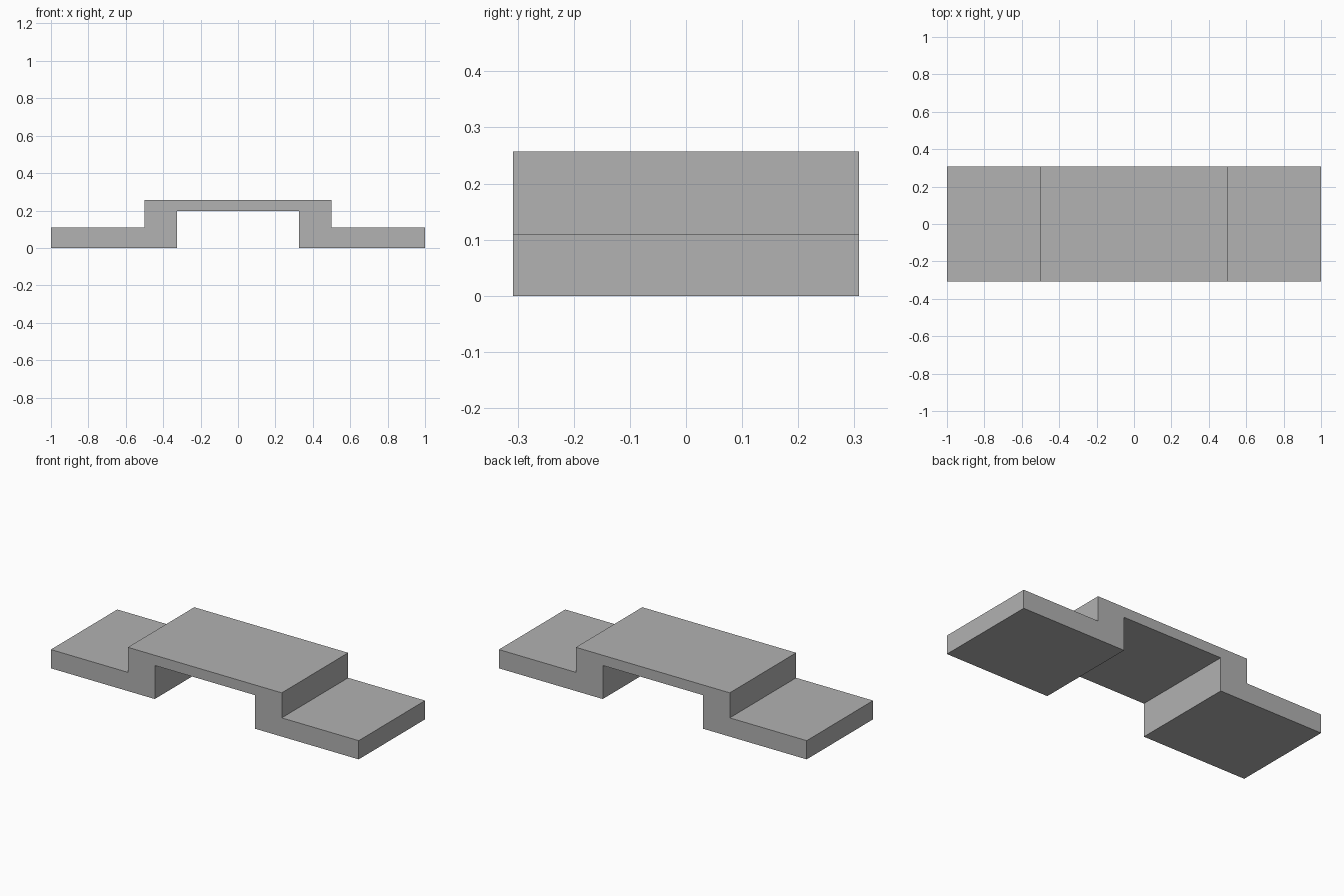
import bpy
import bmesh

cube = bpy.data.objects.get("Cube")
if cube:
    bpy.data.objects.remove(cube, do_unlink=True)

# Plain grey material
grey = bpy.data.materials.new("mid grey")
grey.use_nodes = True
colour = (0.445, 0.445, 0.445, 1)
grey.diffuse_color = colour
grey.node_tree.nodes["Principled BSDF"].inputs["Base Color"].default_value = colour

# Main dimensions
half_length, half_depth = 1.0, 0.308
deck_half, opening_half = 0.5, 0.325
foot_top, opening_top, deck_top = 0.11, 0.197, 0.257

# Right half of the stepped profile, mirrored into a closed outline
half = [(opening_half, opening_top), (opening_half, 0), (half_length, 0),
        (half_length, foot_top), (deck_half, foot_top), (deck_half, deck_top)]
outline = half + [(-x, z) for x, z in reversed(half)]

# Extrude the profile from front to back
bm = bmesh.new()
front = bm.faces.new([bm.verts.new((x, -half_depth, z)) for x, z in outline])
result = bmesh.ops.extrude_face_region(bm, geom=[front], use_keep_orig=True)
back_verts = [v for v in result["geom"] if isinstance(v, bmesh.types.BMVert)]
bmesh.ops.translate(bm, verts=back_verts, vec=(0, 2 * half_depth, 0))
bmesh.ops.recalc_face_normals(bm, faces=bm.faces)

mesh = bpy.data.meshes.new("stepped_bracket")
bm.to_mesh(mesh)
bm.free()
mesh.materials.append(grey)
bracket = bpy.data.objects.new("stepped_bracket", mesh)
bpy.context.collection.objects.link(bracket)
